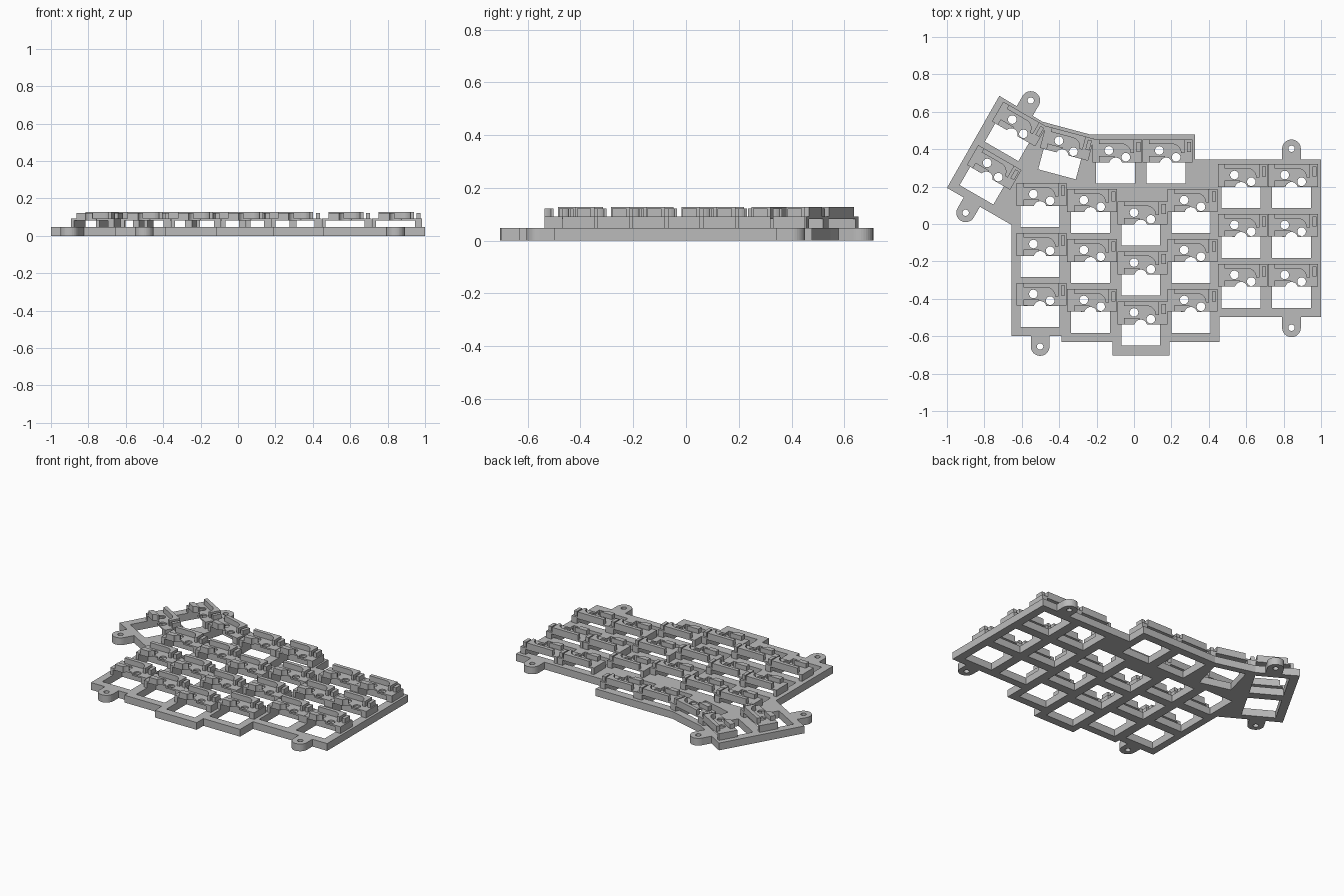
import bpy, bmesh
from math import sin, cos, pi, radians
from mathutils import Matrix, Vector

if "Cube" in bpy.data.objects:
    bpy.data.objects.remove(bpy.data.objects["Cube"])

grey = bpy.data.materials.new("plastic_grey")
grey.use_nodes = True
grey.diffuse_color = (0.5, 0.5, 0.5, 1)
grey.node_tree.nodes["Principled BSDF"].inputs["Base Color"].default_value = (0.5, 0.5, 0.5, 1)

PLATE = 0.048   # plate thickness
FLOOR = 0.082   # underside of the socket floor
HALF = 0.104    # half of a switch opening


def arc(cx, cy, r, a0, a1, n=10):
    """Points along an arc, angles in degrees."""
    return [(cx + r * cos(radians(a0 + (a1 - a0) * i / n)),
             cy + r * sin(radians(a0 + (a1 - a0) * i / n))) for i in range(n + 1)]


def circle(cx, cy, r, n=24):
    return arc(cx, cy, r, 0, 360, n)[:-1]


def rect(x0, x1, y0, y1):
    return [(x0, y0), (x1, y0), (x1, y1), (x0, y1)]


def prism(loops, z0, z1):
    """Mesh of an outline with holes, extruded from z0 to z1."""
    curve = bpy.data.curves.new("profile", "CURVE")
    curve.dimensions, curve.fill_mode = "2D", "BOTH"
    curve.extrude = (z1 - z0) / 2
    for loop in loops:
        spline = curve.splines.new("POLY")
        spline.points.add(len(loop) - 1)
        for point, (x, y) in zip(spline.points, loop):
            point.co = (x, y, 0, 1)
        spline.use_cyclic_u = True
    temp = bpy.data.objects.new("profile", curve)
    bpy.context.collection.objects.link(temp)
    bpy.context.view_layer.update()
    graph = bpy.context.evaluated_depsgraph_get()
    mesh = bpy.data.meshes.new_from_object(temp.evaluated_get(graph))
    bpy.data.objects.remove(temp)
    bpy.data.curves.remove(curve)
    mesh.transform(Matrix.Translation((0, 0, (z0 + z1) / 2)))
    return mesh


def finish(name, parts):
    """Join prism meshes into one clean mesh."""
    bm = bmesh.new()
    for part in parts:
        bm.from_mesh(part)
        bpy.data.meshes.remove(part)
    bmesh.ops.remove_doubles(bm, verts=bm.verts, dist=0.00005)
    bmesh.ops.recalc_face_normals(bm, faces=bm.faces)
    for face in bm.faces:
        face.smooth = False
        face.material_index = 0
    mesh = bpy.data.meshes.new(name)
    bm.to_mesh(mesh)
    bm.free()
    mesh.materials.clear()
    mesh.materials.append(grey)
    return mesh


def place(name, mesh, matrix=Matrix()):
    obj = bpy.data.objects.new(name, mesh)
    bpy.context.collection.objects.link(obj)
    obj.matrix_world = matrix
    return obj


# Key positions: x, y, turn in degrees
keys = []
for x, top in ((-0.502, 0.088), (-0.232, 0.056), (0.036, -0.011),
               (0.304, 0.056), (0.573, 0.19), (0.842, 0.19)):
    keys += [(x, top - 0.267 * row, 0) for row in range(3)]
keys += [(-0.098, 0.321, 0), (0.171, 0.321, 0), (-0.385, 0.366, -15),
         (-0.656, 0.478, -30), (-0.79, 0.246, -30)]
frames = [Matrix.Translation((x, y, 0)) @ Matrix.Rotation(radians(a), 4, "Z")
          for x, y, a in keys]

# Plate with switch openings
outline = [(-0.72, 0.685), (-1, 0.193), (-0.654, -0.005), (-0.654, -0.6),
           (-0.387, -0.6), (-0.387, -0.632), (-0.115, -0.632), (-0.115, -0.702),
           (0.19, -0.702), (0.19, -0.632), (0.458, -0.632), (0.458, -0.498),
           (1, -0.498), (1, 0.345), (0.325, 0.345), (0.325, 0.478),
           (-0.233, 0.478), (-0.49, 0.547)]
openings = [[(m @ Vector((x, y, 0)))[:2] for x, y in rect(-HALF, HALF, -HALF, HALF)]
            for m in frames]
place("plate", finish("plate", [prism([outline] + openings, 0, PLATE)]))

# Screw tabs around the edge
R = 0.05
tab_shape = arc(0, 0, R, 0, 180, 16) + [(-R, -0.075), (R, -0.075)]
tab = finish("screw_tab", [prism([tab_shape, circle(0, 0, 0.017)], 0, PLATE)])
for x, y, a in ((-0.552, 0.66, -30), (-0.9, 0.06, 150), (-0.502, -0.655, 180),
                (0.842, 0.402, 0), (0.842, -0.555, 180)):
    place("screw_tab", tab, Matrix.Translation((x, y, 0)) @ Matrix.Rotation(radians(a), 4, "Z"))

# Socket holder: legs, floor with pin holes, and walls around the contact recess
L, RT, BACK = -0.125, 0.142, 0.131
notch = arc(0, 0, 0.034, 165, 15, 12)
floor = [(L, BACK), (L, 0.009)] + notch + [(RT, 0.009), (RT, BACK)]
pins = [circle(-0.036, 0.072, 0.023), circle(0.054, 0.036, 0.023)]
back_wall = [(-0.09, BACK), (-0.09, 0.107)] + arc(0.032, 0.059, 0.048, 90, 0, 8) \
    + [(0.098, 0.059), (0.098, BACK)]
front_wall = [(-0.09, 0.042), (-0.09, 0.009)] + arc(0, 0, 0.034, 165, 100, 6) + [(-0.006, 0.042)]
holder = finish("socket_holder", [
    prism([rect(L, -HALF, 0.009, BACK)], PLATE, FLOOR),
    prism([rect(HALF, RT, 0.009, BACK)], PLATE, FLOOR),
    prism([floor] + pins, FLOOR, 0.092),
    prism([back_wall], 0.092, 0.127),
    prism([front_wall], 0.092, 0.122),
    prism([rect(0.112, 0.134, 0.064, 0.118)], 0.092, 0.122),
])
for m in frames:
    place("socket_holder", holder, m)
